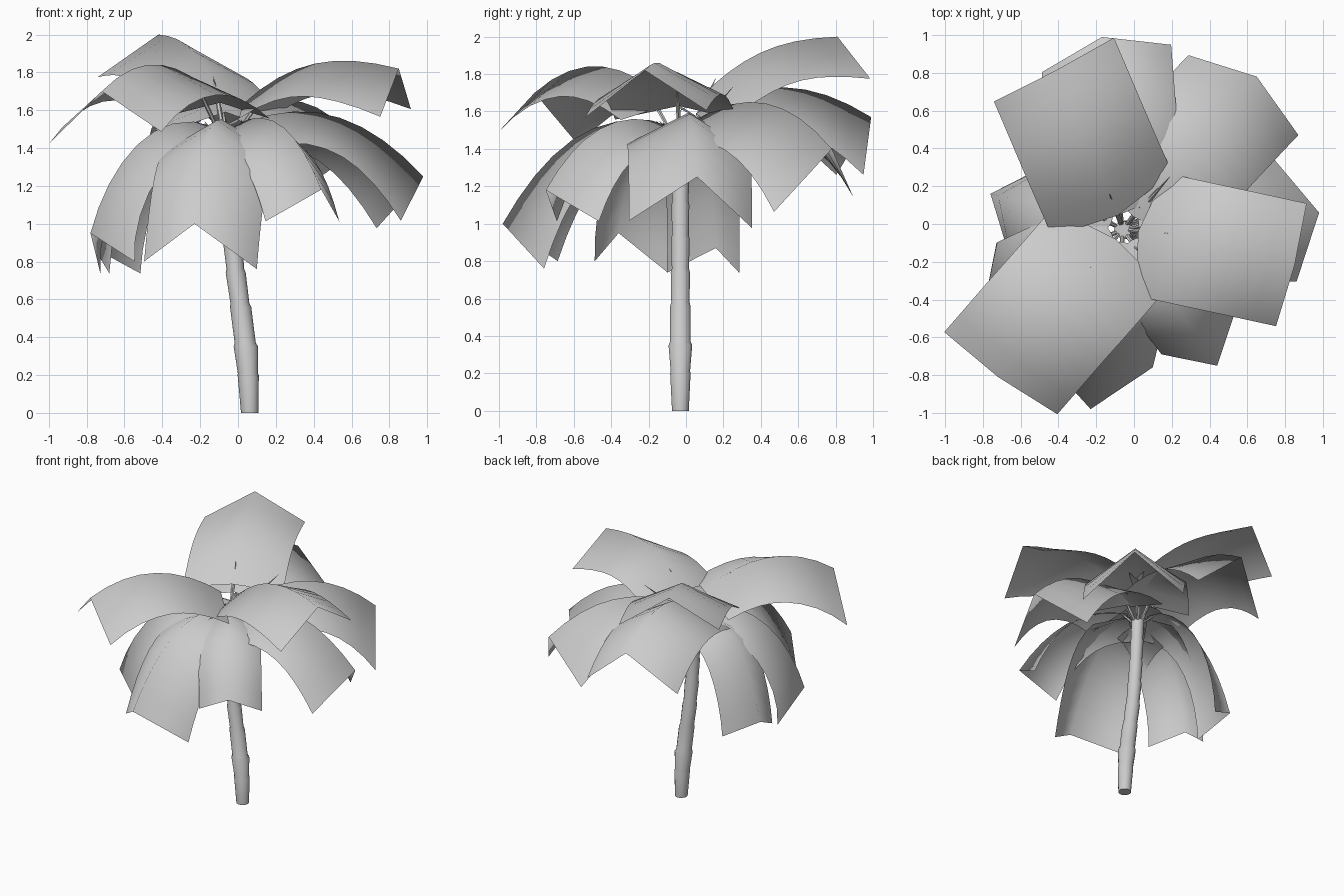
import bpy, bmesh
from math import cos, sin, radians
from mathutils import Vector

if "Cube" in bpy.data.objects:
    bpy.data.objects.remove(bpy.data.objects["Cube"])

CROWN = Vector((-0.05, -0.02, 0))


def finish(name, bm, angle=None):
    me = bpy.data.meshes.new(name)
    bm.to_mesh(me)
    bm.free()
    ob = bpy.data.objects.new(name, me)
    bpy.context.collection.objects.link(ob)
    for p in me.polygons:
        p.use_smooth = True
    if angle:
        bpy.context.view_layer.objects.active = ob
        ob.select_set(True)
        bpy.ops.object.shade_smooth_by_angle(angle=radians(angle))
        ob.select_set(False)
    return ob


def tube(bm, rings, sides):
    """Skin a list of (centre, radius) with horizontal rings and capped ends."""
    loops = []
    for c, r in rings:
        loops.append([bm.verts.new(Vector(c) + Vector((r * cos(6.28319 * i / sides),
                      r * sin(6.28319 * i / sides), 0))) for i in range(sides)])
    for a, b in zip(loops, loops[1:]):
        for i in range(sides):
            j = (i + 1) % sides
            bm.faces.new((a[i], a[j], b[j], b[i]))
    bm.faces.new(loops[0][::-1])
    bm.faces.new(loops[-1])


# trunk: leaning, each segment flares towards its top
profile = [(0.062, 0, 0.046), (0.054, 0.2, 0.056), (0.052, 0.21, 0.053), (0.042, 0.35, 0.065),
           (0.038, 0.37, 0.056), (0.014, 0.56, 0.056), (0.010, 0.58, 0.050),
           (-0.012, 0.74, 0.053), (-0.014, 0.76, 0.047), (-0.03, 0.92, 0.051),
           (-0.031, 0.94, 0.046), (-0.042, 1.1, 0.049), (-0.043, 1.12, 0.045),
           (-0.052, 1.28, 0.048), (-0.053, 1.3, 0.044), (-0.06, 1.45, 0.046)]
bm = bmesh.new()
tube(bm, [((x, -0.03, z), r) for x, z, r in profile], 14)
finish("trunk", bm, 40)


# frond: a roof-shaped strip folded along its midrib, following a Bezier arch
def frond(name, end, az, rise, fall, w, h, z0, tilt, roll, n=8):
    d = Vector((cos(radians(az)), sin(radians(az)), 0))
    side = Vector((-d.y, d.x, 0))
    p0 = CROWN + d * 0.075 + Vector((0, 0, z0))
    p3 = Vector(end)
    flat = Vector((p3.x - p0.x, p3.y - p0.y, 0)).normalized()
    k = (p3 - p0).length * 0.41
    up = Vector((0, 0, 1))
    p1 = p0 + (flat * cos(radians(rise)) + up * sin(radians(rise))) * k
    p2 = p3 - (flat * cos(radians(fall)) + up * sin(radians(fall))) * k
    bm = bmesh.new()
    rows = []
    for i in range(n + 1):
        t = i / n
        s = 1 - t
        p = p0 * s**3 + p1 * 3 * s * s * t + p2 * 3 * s * t * t + p3 * t**3
        tan = (p1 - p0) * s * s + (p2 - p1) * 2 * s * t + (p3 - p2) * t * t
        if tan.z < 0:
            tan.z *= tilt
        drop = tan.cross(side).normalized() * h * (0.42 + 0.58 * t)
        half = side * w + up * roll * t
        rows.append([bm.verts.new(q) for q in (p - half - drop, p, p + half - drop)])
    for a, b in zip(rows, rows[1:]):
        for j in range(2):
            bm.faces.new((a[j], b[j], b[j + 1], a[j + 1]))
    finish(name, bm)


fronds = [  # midrib end, azimuth, start slope, end slope, half width, fold, base z, tilt, roll
    ((-0.42, 0.81, 2.00), 118, 42, 2, 0.36, 0.225, 1.65, 1, 0),
    ((-0.72, -0.81, 1.70), 234, 36, -34, 0.37, 0.25, 1.64, 0.15, 0.035),
    ((0.85, -0.22, 1.82), 346, 42, -14, 0.335, 0.235, 1.63, 0.3, 0.02),
    ((-0.17, 0.99, 1.57), 102, 30, -32, 0.35, 0.33, 1.59, 0.6, 0),
    ((0.65, 0.78, 1.40), 54, 25, -42, 0.36, 0.32, 1.55, 0.45, 0.04),
    ((0.98, 0.06, 1.25), 11, 22, -47, 0.335, 0.315, 1.53, 0.68, -0.02),
    ((-0.23, -0.98, 1.00), 263, 18, -60, 0.30, 0.34, 1.52, 0.68, -0.02),
    ((0.44, -0.75, 1.18), 300, 20, -56, 0.225, 0.26, 1.52, 0.8, 0),
    ((-0.76, 0.16, 0.87), 157, 20, -75, 0.21, 0.22, 1.50, 0.35, 0),
    ((-0.78, -0.36, 0.95), 205, 21, -74, 0.215, 0.24, 1.51, 0.25, 0.03),
]
for i, f in enumerate(fronds):
    frond(f"frond_{i + 1}", *f)

# thin stalks fanning out of the trunk top
bm = bmesh.new()
root = Vector((-0.06, -0.03, 1.43))
tips = [(-0.13, 0.16, 1.78), (0.18, -0.05, 1.75), (-0.23, -0.23, 1.76), (0.19, 0.25, 1.73)]
for f in fronds[3:]:
    a = radians(f[1])
    tips.append((CROWN.x + 0.14 * cos(a), CROWN.y + 0.14 * sin(a), f[6] + 0.03))
for tip in tips:
    tip = Vector(tip)
    out = Vector((tip.x - root.x, tip.y - root.y, 0)).normalized()
    base = root + out * 0.025
    tube(bm, [(base, 0.010), (base.lerp(tip, 0.55), 0.013), (tip, 0.001)], 6)
finish("stalks", bm, 40)
